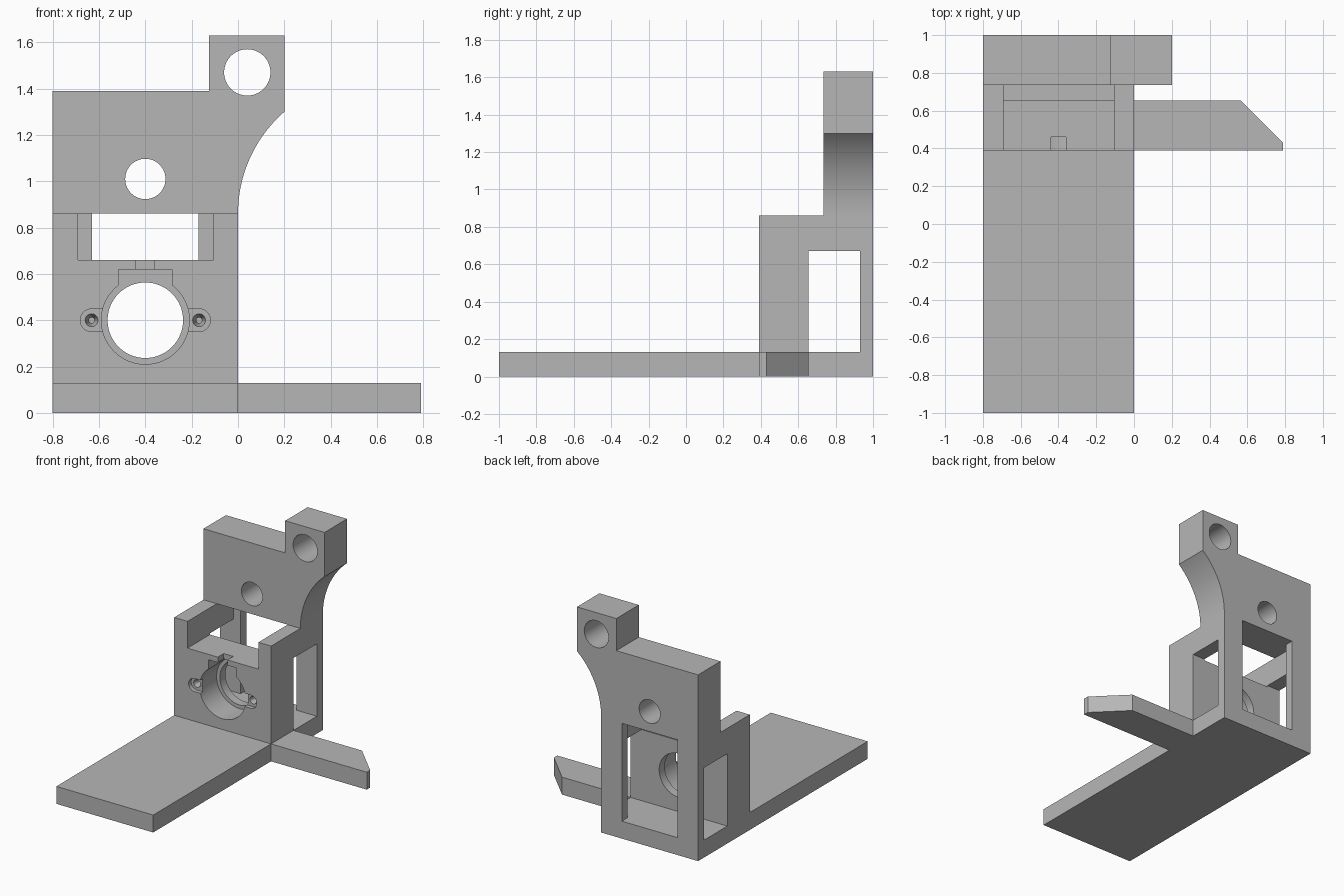
import bpy, bmesh
from math import sin, cos, pi, radians, asin
from mathutils import Matrix, Vector

cube = bpy.data.objects.get("Cube")
if cube:
    bpy.data.objects.remove(cube, do_unlink=True)

GREY = (0.47, 0.47, 0.47, 1)
mat = bpy.data.materials.new("plain grey")
mat.use_nodes = True
mat.diffuse_color = GREY
mat.node_tree.nodes["Principled BSDF"].inputs["Base Color"].default_value = GREY


def finish(name, bm):
    bmesh.ops.recalc_face_normals(bm, faces=bm.faces)
    mesh = bpy.data.meshes.new(name)
    bm.to_mesh(mesh)
    bm.free()
    mesh.materials.append(mat)
    ob = bpy.data.objects.new(name, mesh)
    bpy.context.collection.objects.link(ob)
    return ob


def prism(name, points, direction):
    """Extrude a flat outline along a direction."""
    bm = bmesh.new()
    face = bm.faces.new([bm.verts.new(p) for p in points])
    new = bmesh.ops.extrude_face_region(bm, geom=[face])["geom"]
    verts = [g for g in new if isinstance(g, bmesh.types.BMVert)]
    bmesh.ops.translate(bm, verts=verts, vec=Vector(direction))
    return finish(name, bm)


def box(name, x, y, z):
    outline = [(x[0], y[0], z[0]), (x[1], y[0], z[0]), (x[1], y[1], z[0]), (x[0], y[1], z[0])]
    return prism(name, outline, (0, 0, z[1] - z[0]))


def drill(name, x, z, r, y0, y1, r_end=None, seg=64):
    """Round cutter running along y, optionally tapered."""
    bm = bmesh.new()
    bmesh.ops.create_cone(bm, cap_ends=True, segments=seg, radius1=r,
                          radius2=r if r_end is None else r_end, depth=y1 - y0)
    bm.transform(Matrix.Translation((x, (y0 + y1) / 2, z)) @ Matrix.Rotation(-pi / 2, 4, 'X'))
    return finish(name, bm)


def cut(target, cutters):
    bpy.context.view_layer.objects.active = target
    for c in cutters:
        mod = target.modifiers.new("cut", 'BOOLEAN')
        mod.operation, mod.solver, mod.object = 'DIFFERENCE', 'EXACT', c
        bpy.ops.object.modifier_apply(modifier=mod.name)
        bpy.data.objects.remove(c, do_unlink=True)


BASE, TOP, FRONT, INNER, BACK = 0.13, 0.86, 0.39, 0.655, 0.93
CX, CZ = -0.4, 0.4

# Base slab and side outrigger with its chamfered tip
base = box("base_slab", (-0.8, 0), (-1, 1), (0, BASE))
arm = prism("side_outrigger",
            [(0, FRONT, 0), (0.79, FRONT, 0), (0.79, 0.43, 0), (0.565, INNER, 0), (0, INNER, 0)],
            (0, 0, BASE))

# Upright back plate with a concave flank and a raised ear
R = 0.584
sweep = asin((1.30 - TOP) / R)
flank = [(R - R * cos(sweep * i / 24), TOP + R * sin(sweep * i / 24)) for i in range(25)]
outline = [(-0.8, TOP)] + flank + [(0.2, 1.63), (-0.125, 1.63), (-0.125, 1.39), (-0.8, 1.39)]
plate = prism("upright_plate", [(x, 0.735, z) for x, z in outline], (0, 0.265, 0))
cut(plate, [drill("ear_hole", 0.04, 1.47, 0.1, 0.6, 1.1),
            drill("plate_hole", CX, 1.01, 0.087, 0.6, 1.1)])

# Housing: top notch, open side tunnel, rear window, round socket
housing = box("housing", (-0.8, 0), (FRONT, 1), (BASE, TOP))
cutters = [
    box("top_notch", (-0.69, -0.105), (0.3, BACK), (0.66, 0.95)),
    box("side_tunnel", (-0.9, 0.1), (INNER, BACK), (0.05, 0.67)),
    box("rear_window", (-0.63, -0.17), (0.8, 1.1), (0.05, 0.95)),
    drill("socket_hole", CX, CZ, 0.163, 0.3, 0.8),
    drill("socket_recess", CX, CZ, 0.19, 0.3, 0.59),
    box("socket_pocket", (-0.515, -0.285), (0.3, 0.59), (CZ, 0.62)),
    box("wire_slot", (-0.44, -0.36), (0.3, 0.46), (0.6, 0.7)),
]
# Screw lugs either side of the socket
for side in (-1, 1):
    x = CX + side * 0.232
    cutters += [
        drill("lug_round", x, CZ, 0.049, 0.3, 0.42, seg=48),
        box("lug_slot", sorted((x, CX + side * 0.1)), (0.3, 0.42), (CZ - 0.049, CZ + 0.049)),
        drill("screw_taper", x, CZ, 0.029, 0.415, 0.48, 0.012, 32),
        drill("screw_hole", x, CZ, 0.012, 0.45, 0.58, seg=32),
    ]
cut(housing, cutters)

# Smooth the round walls while keeping hard edges
for ob in (base, arm, plate, housing):
    bpy.ops.object.select_all(action='DESELECT')
    ob.select_set(True)
    bpy.context.view_layer.objects.active = ob
    bpy.ops.object.shade_smooth_by_angle(angle=radians(30))
